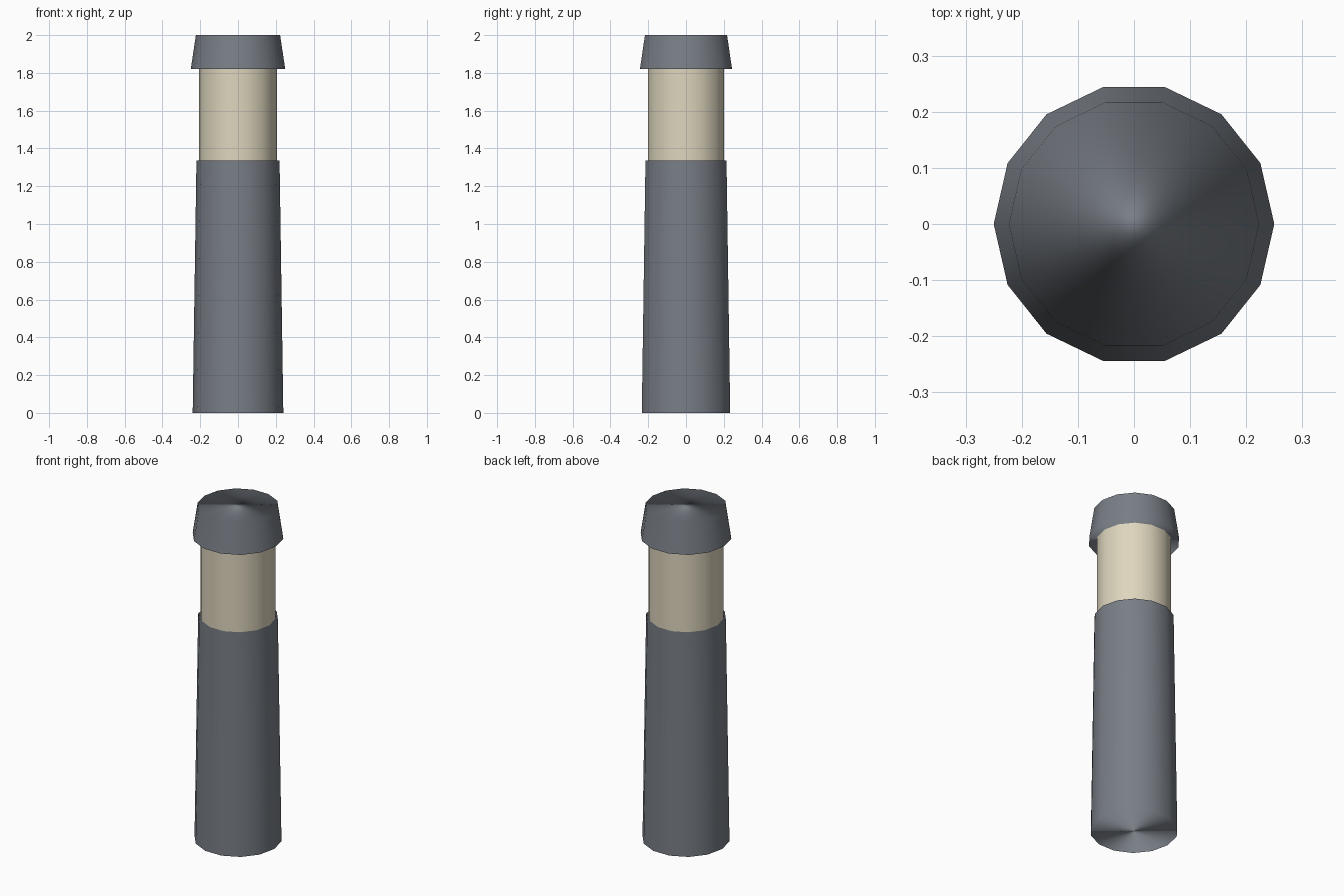
import bpy
import bmesh
from mathutils import Vector

SIDES = 14

if "Cube" in bpy.data.objects:
    bpy.data.objects.remove(bpy.data.objects["Cube"], do_unlink=True)


def make_material(name, color):
    mat = bpy.data.materials.new(name)
    mat.use_nodes = True
    mat.diffuse_color = color
    mat.node_tree.nodes["Principled BSDF"].inputs["Base Color"].default_value = color
    return mat


def tapered_drum(name, bottom, top, r_bottom, r_top, mat):
    """Closed drum whose shading follows the outward slope of its wall."""
    height = top - bottom
    mesh = bpy.data.meshes.new(name)
    bm = bmesh.new()
    bmesh.ops.create_cone(bm, cap_ends=True, segments=SIDES,
                          radius1=r_bottom, radius2=r_top, depth=height)
    # Turn a quarter so that corners lie on the x axis
    for v in bm.verts:
        v.co = Vector((v.co.y, -v.co.x, v.co.z + height / 2))
    bm.to_mesh(mesh)
    bm.free()
    mesh.materials.append(mat)
    mesh.shade_smooth()
    slope = (r_bottom - r_top) / height
    mesh.normals_split_custom_set_from_vertices(
        [Vector((*v.co.xy.normalized(), slope)).normalized() for v in mesh.vertices])
    obj = bpy.data.objects.new(name, mesh)
    obj.location.z = bottom
    bpy.context.collection.objects.link(obj)
    return obj


slate = make_material("slate grey", (0.19, 0.21, 0.24, 1))
cream = make_material("cream", (0.73, 0.67, 0.51, 1))

# Post, lamp band and overhanging cap
tapered_drum("post", 0, 1.335, 0.24, 0.22, slate)
tapered_drum("lamp_band", 1.325, 1.83, 0.207, 0.207, cream)
tapered_drum("cap", 1.82, 2, 0.25, 0.223, slate)
